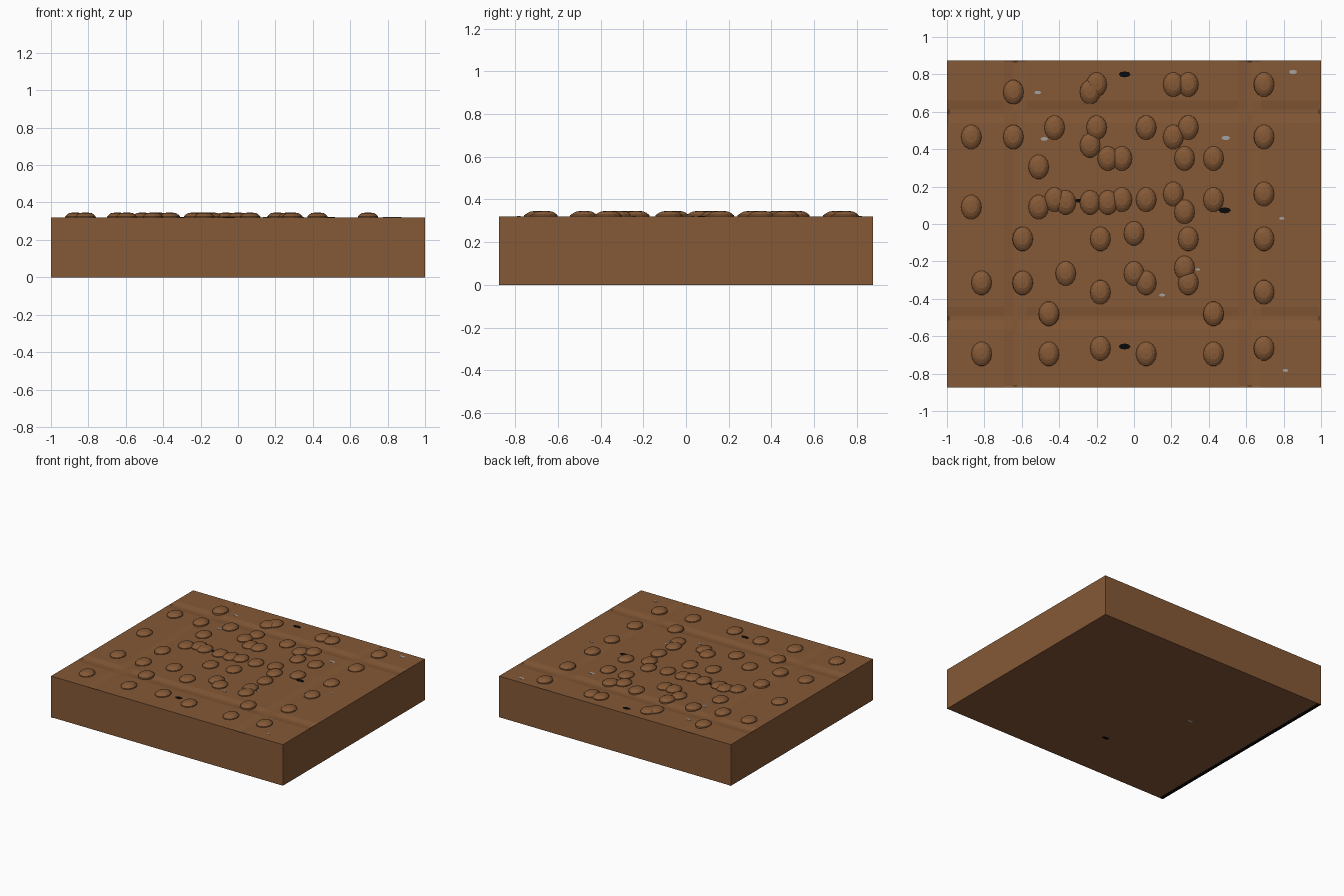
import bpy, bmesh, math

if "Cube" in bpy.data.objects:
    bpy.data.objects.remove(bpy.data.objects["Cube"])

W, D, H = 1.0, 0.875, 0.32


def material(name, rgb):
    m = bpy.data.materials.new(name)
    m.diffuse_color = (*rgb, 1)
    m.use_nodes = True
    m.node_tree.nodes["Principled BSDF"].inputs["Base Color"].default_value = m.diffuse_color
    return m


brown = material("earth brown", (0.235, 0.100, 0.037))
black = material("black fleck", (0.003, 0.003, 0.003))
grey = material("grey fleck", (0.36, 0.36, 0.36))


def finish(bm, name, mat):
    bmesh.ops.recalc_face_normals(bm, faces=bm.faces)
    me = bpy.data.meshes.new(name)
    bm.to_mesh(me)
    bm.free()
    me.materials.append(mat)
    ob = bpy.data.objects.new(name, me)
    bpy.context.collection.objects.link(ob)
    return ob


def ring(bm, x, y, z, rx, ry, n):
    return [bm.verts.new((x + rx * math.cos(i * math.tau / n),
                          y + ry * math.sin(i * math.tau / n), z)) for i in range(n)]


def bridge(bm, a, b):
    for i in range(len(a)):
        j = (i + 1) % len(a)
        bm.faces.new((a[i], a[j], b[j], b[i]))


# Slab with shallow crossing furrows that fade out at the border
furrow_x, furrow_y = (-0.635, 0.62), (0.60, -0.505)
half, depth = 0.06, 0.007


def lines(limit, centres):
    out = [-limit, limit, -limit + 0.01, limit - 0.01]
    for c in centres:
        out += [c - half, c - 0.012, c + 0.012, c + half]
    return sorted(out)


def dip(v, centres):
    return max(max(0, min(1, (half - abs(v - c)) / (half - 0.012))) for c in centres)


xs, ys = lines(W, furrow_x), lines(D, furrow_y)
bm = bmesh.new()
grid = []
for y in ys:
    row = []
    for x in xs:
        edge = abs(x) >= W or abs(y) >= D
        d = 0 if edge else depth * max(dip(x, furrow_x), dip(y, furrow_y))
        row.append(bm.verts.new((x, y, H - d)))
    grid.append(row)
for a, b in zip(grid, grid[1:]):
    for i in range(len(xs) - 1):
        bm.faces.new((a[i], a[i + 1], b[i + 1], b[i]))
bound = [e for e in bm.edges if e.is_boundary]
geo = bmesh.ops.extrude_edge_only(bm, edges=bound)["geom"]
for v in geo:
    if isinstance(v, bmesh.types.BMVert):
        v.co.z = 0
bmesh.ops.holes_fill(bm, edges=[e for e in bm.edges if e.is_boundary], sides=0)
finish(bm, "slab", brown)

# Raised studs, listed row by row: y -> x positions
rows = {
    0.745: (-0.20, 0.21, 0.29, 0.695), 0.705: (-0.645, -0.235),
    0.515: (-0.425, -0.20, 0.065, 0.29),
    0.465: (-0.87, -0.645, 0.21, 0.695), 0.42: (-0.235,),
    0.35: (-0.14, -0.065, 0.27, 0.425), 0.305: (-0.51,),
    0.16: (0.21, 0.695), 0.13: (-0.425, -0.065, 0.065, 0.425),
    0.115: (-0.365, -0.235, -0.14), 0.09: (-0.87, -0.51), 0.065: (0.27,),
    -0.05: (0.0,), -0.08: (-0.595, -0.18, 0.29, 0.695),
    -0.235: (0.27,), -0.265: (-0.365, 0.0),
    -0.315: (-0.815, -0.595, 0.065, 0.29), -0.365: (-0.18, 0.695),
    -0.48: (-0.455, 0.425), -0.665: (-0.18, 0.695),
    -0.695: (-0.815, -0.455, 0.065, 0.425),
}
bm = bmesh.new()
for y, row in rows.items():
    for x in row:
        prev = None
        for z, rx, ry in ((-0.012, 0.056, 0.067), (0.006, 0.054, 0.065),
                          (0.017, 0.043, 0.050), (0.024, 0.031, 0.034)):
            cur = ring(bm, x, y + 0.1 * max(z, 0), H + z, rx, ry, 14)
            if prev:
                bridge(bm, prev, cur)
            prev = cur
        tip = bm.verts.new((x, y + 0.003, H + 0.027))
        for i in range(14):
            bm.faces.new((prev[i], prev[(i + 1) % 14], tip))
finish(bm, "studs", brown)


# Thin flecks on the top and the underside
def flecks(name, mat, spots):
    bm = bmesh.new()
    for x, y, z, r in spots:
        lo = ring(bm, x, y, z - 0.002, r, r * 0.5, 8)
        hi = ring(bm, x, y, z + 0.002, r, r * 0.5, 8)
        bridge(bm, lo, hi)
        bm.faces.new(hi)
        bm.faces.new(lo[::-1])
    finish(bm, name, mat)


flecks("dark_flecks", black, [(-0.05, 0.80, H, 0.032), (0.485, 0.073, H, 0.033),
                              (-0.05, -0.655, H, 0.032), (-0.295, 0.125, H, 0.02),
                              (-0.13, -0.47, 0.002, 0.032)])
flecks("pale_flecks", grey, [(0.85, 0.813, H, 0.023), (-0.515, 0.703, H, 0.018),
                             (-0.48, 0.455, H, 0.02), (0.49, 0.46, H, 0.023),
                             (0.79, 0.03, H, 0.015), (0.34, -0.243, H, 0.013),
                             (0.15, -0.38, H, 0.016), (0.81, -0.783, H, 0.016),
                             (-0.44, 0.10, 0.002, 0.022)])

# Dark strip along the left edge of the underside
bm = bmesh.new()
bmesh.ops.create_cube(bm, size=1)
bmesh.ops.scale(bm, vec=(0.03, 2 * D, 0.004), verts=bm.verts)
bmesh.ops.translate(bm, vec=(-W + 0.015, 0, 0.001), verts=bm.verts)
finish(bm, "underside_strip", black)
